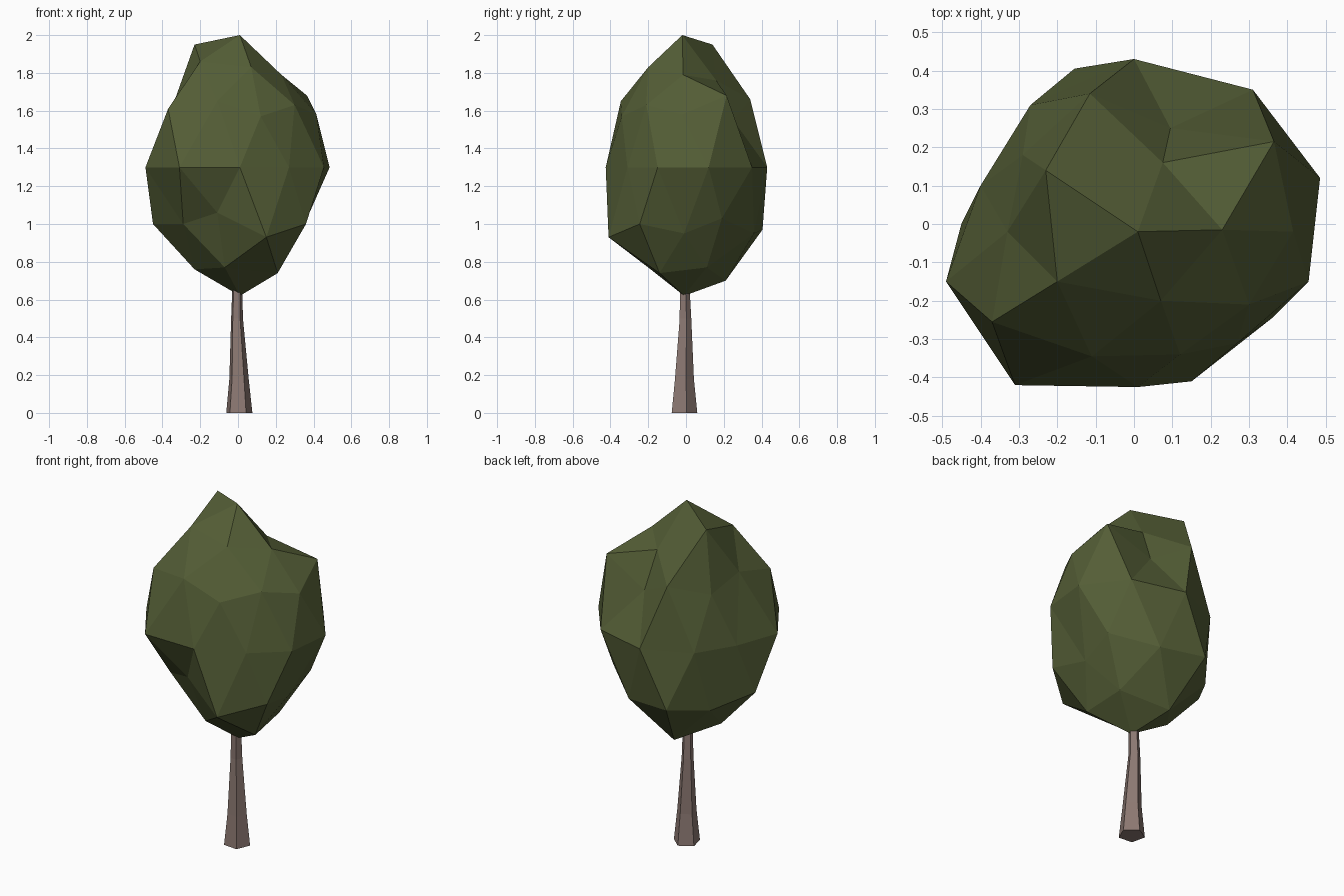
import bpy, bmesh, math

if "Cube" in bpy.data.objects:
    bpy.data.objects.remove(bpy.data.objects["Cube"])


def material(name, rgb):
    m = bpy.data.materials.new(name)
    m.diffuse_color = (*rgb, 1)
    m.use_nodes = True
    m.node_tree.nodes["Principled BSDF"].inputs["Base Color"].default_value = m.diffuse_color
    return m


def finish(bm, name, mat):
    bmesh.ops.recalc_face_normals(bm, faces=bm.faces)
    mesh = bpy.data.meshes.new(name)
    bm.to_mesh(mesh)
    bm.free()
    mesh.materials.append(mat)
    bpy.context.collection.objects.link(bpy.data.objects.new(name, mesh))


leaf = material("leaf green", (0.089, 0.112, 0.037))
bark = material("bark brown", (0.262, 0.19, 0.168))

# Trunk: five-sided tapered loft (z, radius, centre x, centre y)
bm = bmesh.new()
rings = []
for z, r, cx, cy in [(0, .073, .005, -.013), (.18, .054, .004, -.012),
                     (.5, .033, -.006, -.005), (.72, .026, -.004, -.01)]:
    rings.append([bm.verts.new((cx + r * math.cos(math.radians(13 + 72 * i)),
                                cy + r * math.sin(math.radians(13 + 72 * i)), z))
                  for i in range(5)])
for a, b in zip(rings, rings[1:]):
    for i in range(5):
        j = (i + 1) % 5
        bm.faces.new((a[i], a[j], b[j], b[i]))
bm.faces.new(rings[0])
bm.faces.new(rings[-1])
finish(bm, "trunk", bark)

# Crown: icosphere whose rings are pulled into an irregular egg shape;
# each ring runs counter-clockwise from +x, bottom to top
crown_rings = [
    [(.01, -.01, .62)],
    [(.19, .11, .77), (-.07, .21, .70), (-.23, 0, .76), (-.07, -.20, .77), (.21, -.14, .74)],
    [(.33, -.01, .95), (.12, .36, .95), (-.31, .22, .94), (-.29, -.21, 1.0), (.15, -.41, .93)],
    [(.34, .19, 1.03), (-.155, .405, .97), (-.45, 0, 1.0), (-.11, -.31, 1.06), (.36, -.245, 1.0)],
    [(x, y, 1.3) for x, y in [(.485, .12), (.31, .35), (0, .43), (-.27, .31), (-.40, .10),
                              (-.49, -.15), (-.31, -.42), (.01, -.425), (.27, -.31), (.455, -.15)]],
    [(.415, -.02, 1.58), (.095, .25, 1.55), (-.29, .18, 1.6), (-.37, -.255, 1.61), (.12, -.34, 1.57)],
    [(.365, .215, 1.68), (-.115, .34, 1.66), (-.33, -.02, 1.67), (-.11, -.345, 1.65), (.30, -.21, 1.63)],
    [(.23, -.015, 1.79), (.075, .16, 1.76), (-.23, .14, 1.95), (-.20, -.15, 1.86), (.07, -.20, 1.83)],
    [(.01, -.02, 2.0)],
]
bm = bmesh.new()
bmesh.ops.create_icosphere(bm, subdivisions=2, radius=1)
levels = {}
for v in bm.verts:
    levels.setdefault(round(v.co.z, 2) + 0.0, []).append(v)
for z, targets in zip(sorted(levels), crown_rings):
    ring = sorted(levels[z], key=lambda v: (math.atan2(v.co.y, v.co.x) + .1) % math.tau)
    for v, co in zip(ring, targets):
        v.co = co
finish(bm, "crown", leaf)
